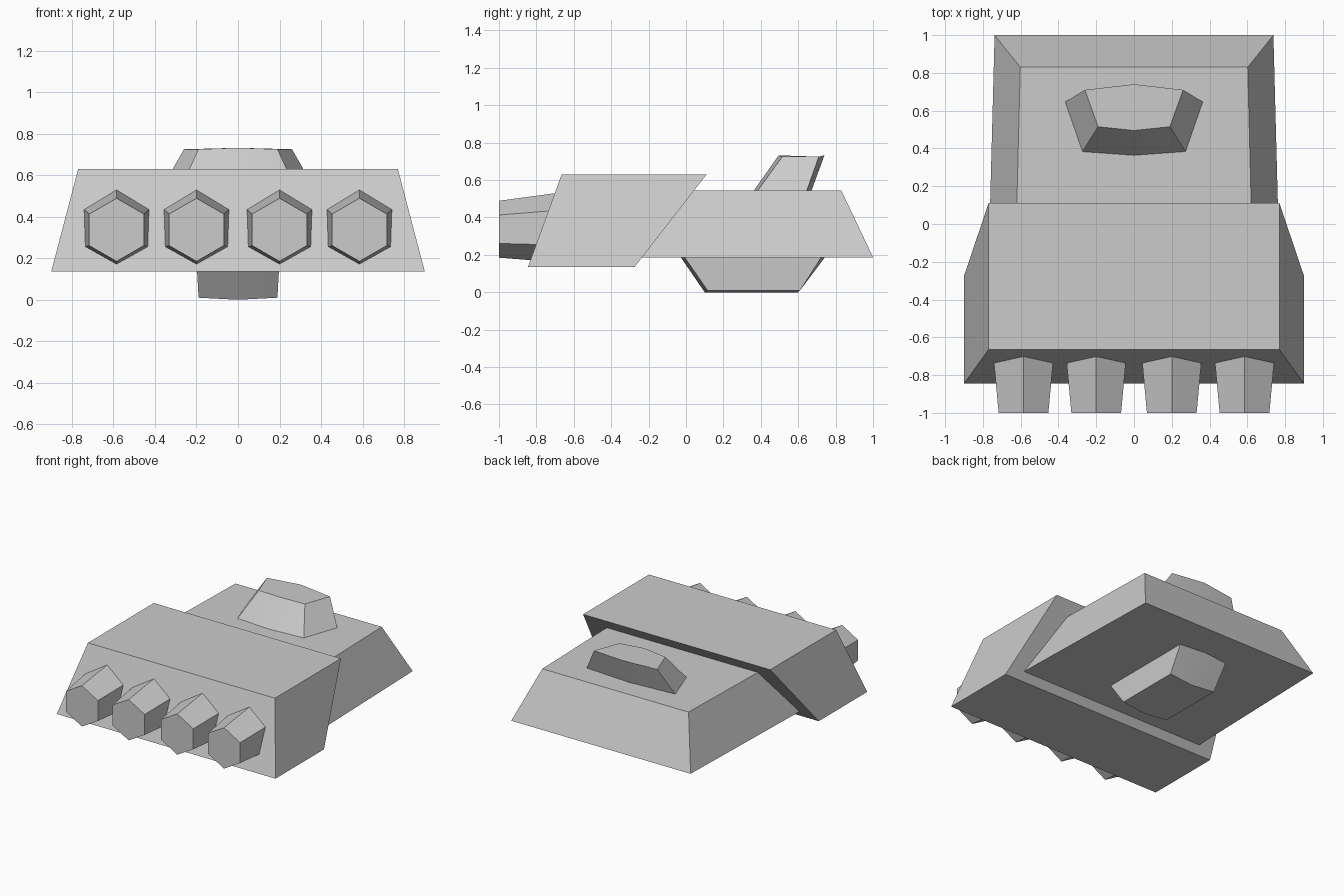
import bpy, bmesh, math

cube = bpy.data.objects.get("Cube")
if cube:
    bpy.data.objects.remove(cube, do_unlink=True)

grey = bpy.data.materials.new("plain grey")
grey.use_nodes = True
color = (0.6, 0.6, 0.6, 1)
grey.diffuse_color = color
grey.node_tree.nodes["Principled BSDF"].inputs["Base Color"].default_value = color


def loft(name, ring_a, ring_b, smooth=False):
    """Solid between two closed rings that have the same number of points."""
    bm = bmesh.new()
    a = [bm.verts.new(p) for p in ring_a]
    b = [bm.verts.new(p) for p in ring_b]
    bm.faces.new(a)
    bm.faces.new(b)
    for i in range(len(a)):
        j = (i + 1) % len(a)
        bm.faces.new((a[i], a[j], b[j], b[i]))
    bmesh.ops.recalc_face_normals(bm, faces=bm.faces)
    mesh = bpy.data.meshes.new(name)
    bm.to_mesh(mesh)
    bm.free()
    obj = bpy.data.objects.new(name, mesh)
    bpy.context.collection.objects.link(obj)
    mesh.materials.append(grey)
    if smooth:
        bpy.ops.object.select_all(action='DESELECT')
        obj.select_set(True)
        bpy.context.view_layer.objects.active = obj
        bpy.ops.object.shade_smooth_by_angle(angle=math.radians(25))
    return obj


def slab(z, front_y, front_x, back_y, back_x):
    """Symmetric four-sided ring at one height."""
    return [(-front_x, front_y, z), (front_x, front_y, z),
            (back_x, back_y, z), (-back_x, back_y, z)]


def bowed(front_x, front_y, front_mid, back_x, back_y, back_mid, z, z_mid):
    """Symmetric ring whose front and back edges bow out in the middle."""
    return [(-front_x, front_y, z), (0, front_mid, z_mid), (front_x, front_y, z),
            (back_x, back_y, z), (0, back_mid, z_mid), (-back_x, back_y, z)]


def hexagon(x, y, z, r):
    return [(x + r * math.sin(k * math.pi / 3), y, z + r * math.cos(k * math.pi / 3))
            for k in range(6)]


# Sloped front and rear hull blocks
loft("front_block", slab(0.135, -0.845, 0.90, -0.275, 0.90),
     slab(0.63, -0.665, 0.77, 0.11, 0.77))
loft("rear_block", slab(0.187, -0.28, 0.772, 1.0, 0.738),
     slab(0.545, -0.28, 0.63, 0.83, 0.602))

# Raised cabin on the rear block, leaning backward
loft("cabin", bowed(0.275, 0.38, 0.36, 0.367, 0.645, 0.67, 0.54, 0.54),
     bowed(0.19, 0.515, 0.495, 0.26, 0.71, 0.74, 0.725, 0.732), smooth=True)

# Tapered pod under the rear block
loft("belly_pod", bowed(0.20, -0.01, -0.03, 0.20, 0.725, 0.745, 0.19, 0.19),
     bowed(0.19, 0.115, 0.10, 0.19, 0.61, 0.60, 0.01, 0.0), smooth=True)

# Four six-sided nozzles in a row across the front
for n, x in enumerate((-0.585, -0.2, 0.2, 0.585), 1):
    loft(f"nozzle_{n}", hexagon(x, -1.0, 0.337, 0.152), hexagon(x, -0.6, 0.348, 0.195))
